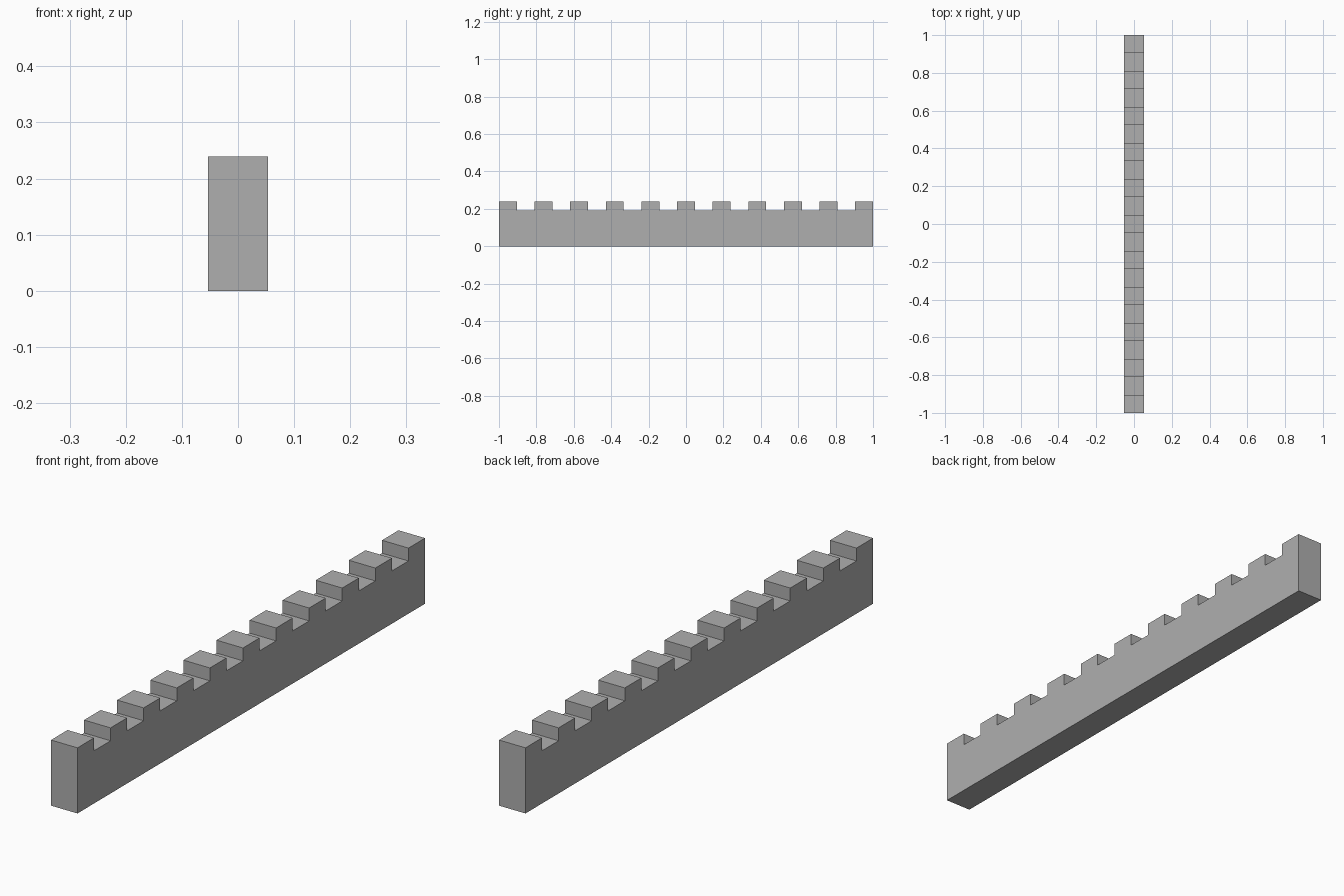
import bpy
import bmesh

if "Cube" in bpy.data.objects:
    bpy.data.objects.remove(bpy.data.objects["Cube"])

LENGTH, HALF_WIDTH = 2.0, 0.0533
TOP, NOTCH = 0.239, 0.192
TEETH = 11
STEP = LENGTH / (2 * TEETH - 1)

# Side profile: flat base with alternating teeth and notches on top
profile = [(LENGTH / 2, 0.0)]
for i in reversed(range(2 * TEETH - 1)):
    z = TOP if i % 2 == 0 else NOTCH
    y = -LENGTH / 2 + i * STEP
    profile += [(y + STEP, z), (y, z)]
profile.append((-LENGTH / 2, 0.0))

# Extrude the profile across the width
bm = bmesh.new()
side = bm.faces.new([bm.verts.new((-HALF_WIDTH, y, z)) for y, z in profile])
result = bmesh.ops.extrude_face_region(bm, geom=[side], use_keep_orig=True)
new_verts = [g for g in result["geom"] if isinstance(g, bmesh.types.BMVert)]
bmesh.ops.translate(bm, verts=new_verts, vec=(2 * HALF_WIDTH, 0, 0))
bmesh.ops.recalc_face_normals(bm, faces=bm.faces)

mesh = bpy.data.meshes.new("toothed_rack")
bm.to_mesh(mesh)
bm.free()
rack = bpy.data.objects.new("toothed_rack", mesh)
bpy.context.collection.objects.link(rack)

# Dark grey finish
grey = bpy.data.materials.new("dark_grey")
grey.diffuse_color = (0.43, 0.43, 0.43, 1.0)
grey.use_nodes = True
grey.node_tree.nodes["Principled BSDF"].inputs["Base Color"].default_value = grey.diffuse_color
mesh.materials.append(grey)
